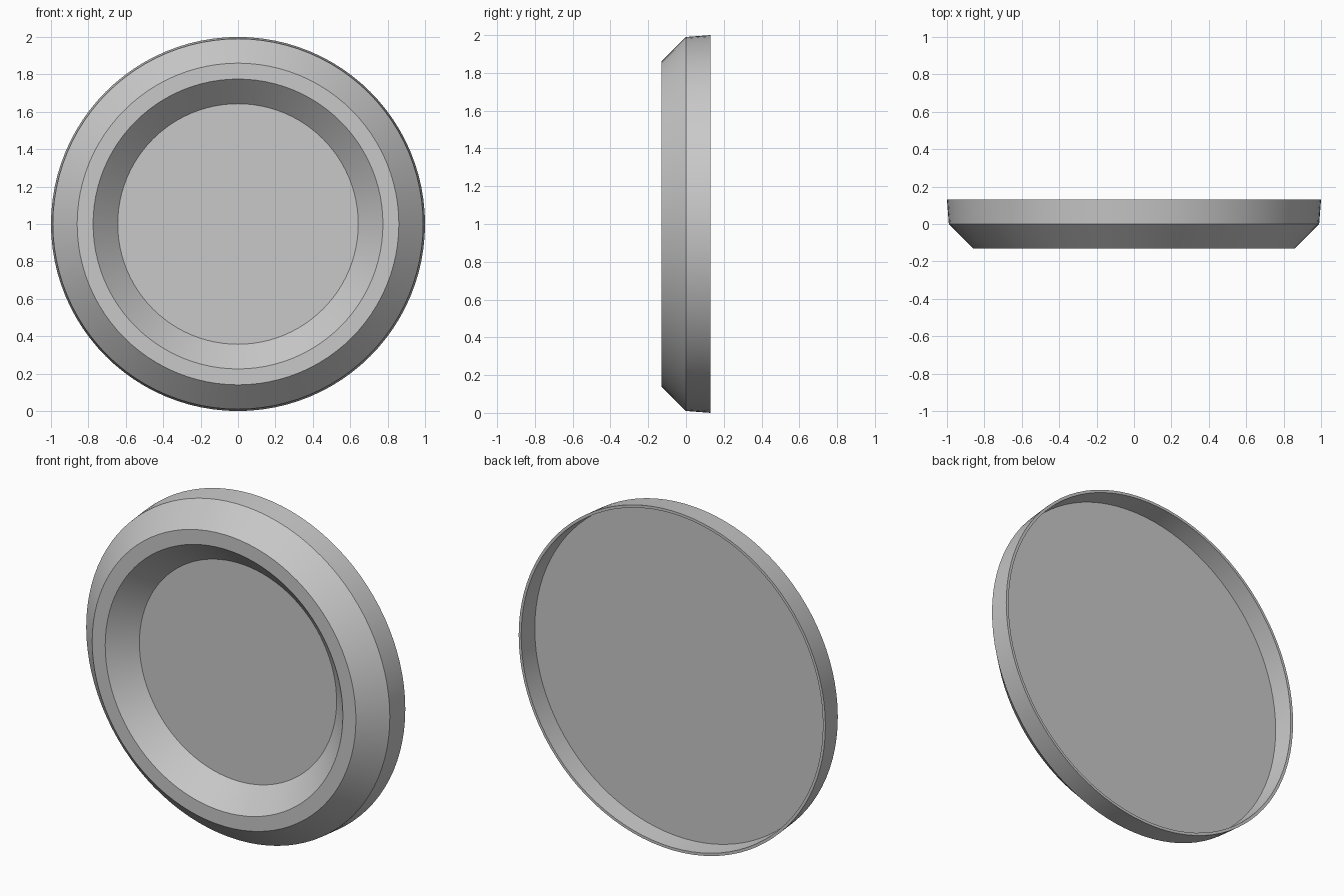
import bpy
import bmesh
import math
from mathutils import Matrix, Vector

cube = bpy.data.objects.get("Cube")
if cube:
    bpy.data.objects.remove(cube, do_unlink=True)

SEGMENTS = 96

# Single grey finish
grey = bpy.data.materials.new("plain grey")
grey.use_nodes = True
colour = (0.58, 0.58, 0.58, 1)
grey.diffuse_color = colour
grey.node_tree.nodes["Principled BSDF"].inputs["Base Color"].default_value = colour


def lathe(name, profile):
    """Spin a (radius, y) profile, closed at both ends, around the y axis."""
    bm = bmesh.new()
    rings = []
    for radius, y in profile:
        ring = []
        for i in range(SEGMENTS):
            a = math.tau * i / SEGMENTS
            ring.append(bm.verts.new((radius * math.cos(a), y, radius * math.sin(a))))
        rings.append(ring)
    for r0, r1 in zip(rings, rings[1:]):
        for i in range(SEGMENTS):
            j = (i + 1) % SEGMENTS
            bm.faces.new((r0[i], r0[j], r1[j], r1[i]))
    bm.faces.new(rings[0])
    bm.faces.new(rings[-1])
    bmesh.ops.recalc_face_normals(bm, faces=bm.faces)
    bmesh.ops.transform(bm, matrix=Matrix.Translation(Vector((0, 0, 1))), verts=bm.verts)
    mesh = bpy.data.meshes.new(name)
    bm.to_mesh(mesh)
    bm.free()
    obj = bpy.data.objects.new(name, mesh)
    bpy.context.collection.objects.link(obj)
    mesh.materials.append(grey)
    bpy.ops.object.select_all(action="DESELECT")
    obj.select_set(True)
    bpy.context.view_layer.objects.active = obj
    bpy.ops.object.shade_smooth_by_angle(angle=math.radians(30))
    # keep the shallow side-wall crease crisp
    return obj


# Dished front, raised bevelled ring, side wall, back lip and recessed back
lathe("round_cap", [
    (0.643, 0.0),
    (0.775, -0.13),
    (0.86, -0.13),
    (0.99, 0.0),
    (1.0, 0.13),
    (0.984, 0.13),
    (0.977, 0.013),
])
